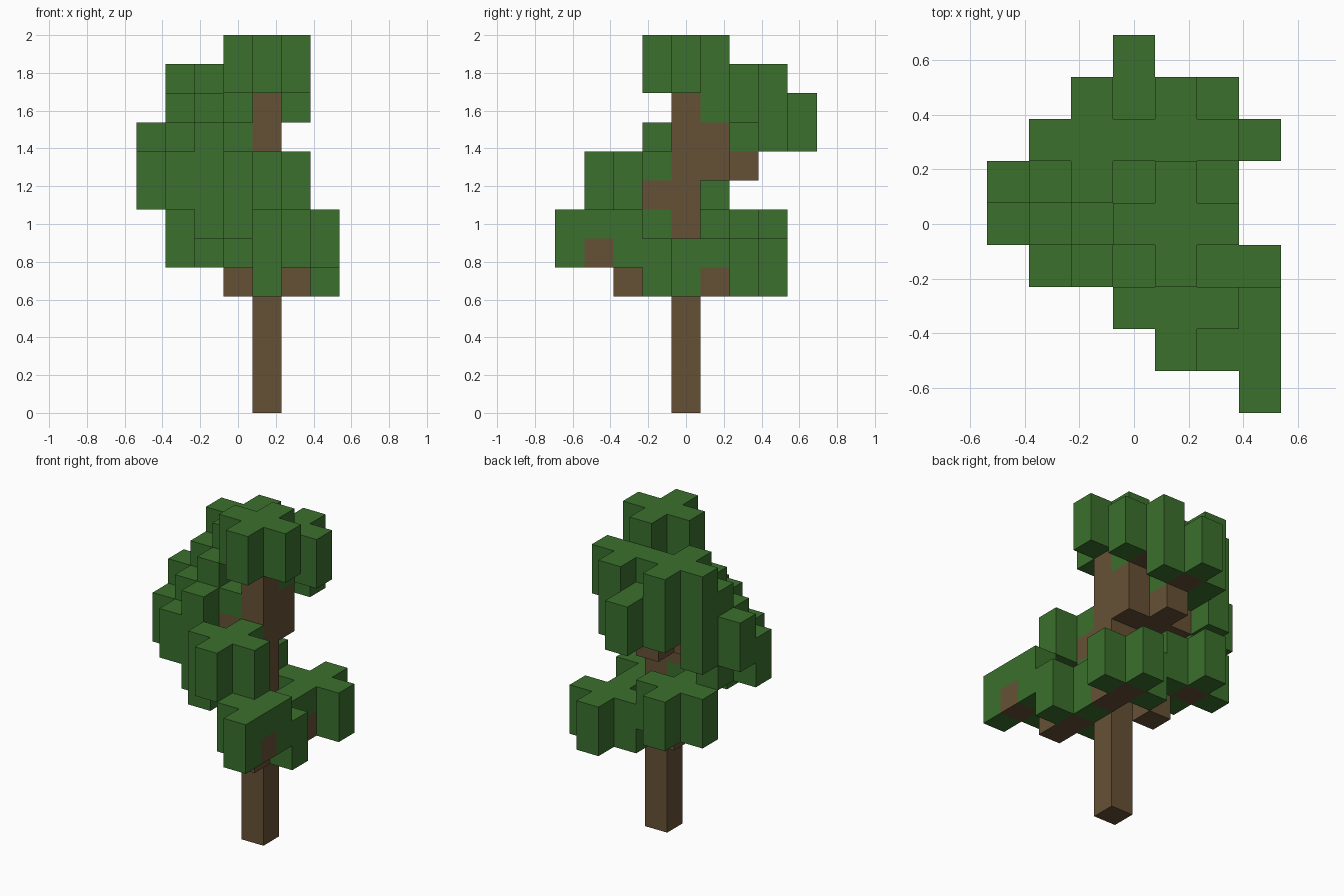
import bpy
import bmesh
from mathutils import Vector

if "Cube" in bpy.data.objects:
    bpy.data.objects.remove(bpy.data.objects["Cube"], do_unlink=True)

UNIT = 2 / 13          # edge of one block
TRUNK_X = 1            # trunk column, in blocks from the centre
EAST_LIMIT = 2         # foliage is cut off flat beyond this column
SIDES = [Vector(d) for d in ((1, 0, 0), (-1, 0, 0), (0, 1, 0),
                             (0, -1, 0), (0, 0, 1), (0, 0, -1))]


def make_material(name, colour):
    mat = bpy.data.materials.new(name)
    mat.use_nodes = True
    mat.diffuse_color = (*colour, 1)
    mat.node_tree.nodes["Principled BSDF"].inputs["Base Color"].default_value = (*colour, 1)
    return mat


def leaf_cluster(x, y, z):
    """A plus-shaped clump, two blocks tall."""
    arms = [(0, 0), (1, 0), (-1, 0), (0, 1), (0, -1)]
    return {(x + i, y + j, z + k) for i, j in arms for k in (0, 1)
            if x + i <= EAST_LIMIT}


def build_blocks(name, cells, solid, mat):
    """Skin a set of blocks, leaving out faces buried against other blocks."""
    bm = bmesh.new()
    for cell in cells:
        centre = Vector(cell) + Vector((TRUNK_X, 0, 0.5))
        for n in SIDES:
            if tuple(int(c) for c in Vector(cell) + n) in solid:
                continue
            u = Vector((n.y, n.z, n.x))
            v = n.cross(u)
            corners = [(1, 1), (-1, 1), (-1, -1), (1, -1)]
            bm.faces.new([bm.verts.new((centre + (n + u * a + v * b) / 2) * UNIT)
                          for a, b in corners])
    bmesh.ops.remove_doubles(bm, verts=bm.verts, dist=UNIT / 100)
    mesh = bpy.data.meshes.new(name)
    bm.to_mesh(mesh)
    bm.free()
    mesh.materials.append(mat)
    obj = bpy.data.objects.new(name, mesh)
    bpy.context.collection.objects.link(obj)


# Trunk and the branches reaching into each clump
trunk = {(0, 0, k) for k in range(11)}
branches = {
    (1, -1, 4), (1, -2, 4), (2, -3, 5),
    (1, 1, 4), (1, 2, 4), (-1, 1, 4), (-2, 2, 5),
    (-1, -1, 6), (0, -1, 7), (0, -2, 7),
    (-1, 0, 7), (-2, 0, 7), (-3, 0, 7), (-1, 0, 8), (-2, 0, 8),
    (-1, 1, 8), (-2, 1, 8), (-3, 1, 8), (0, 1, 8), (0, 1, 9), (0, 2, 10),
    (-1, 2, 8), (-1, 3, 9), (-1, 1, 9), (-2, 1, 9), (-2, 2, 10),
}

# Foliage clumps, from low to high
clumps = [(1, -1, 4), (1, 2, 4), (2, -3, 5), (-2, 2, 5), (-1, -1, 6),
          (0, -2, 7), (-3, 0, 7), (-3, 1, 8), (-2, 0, 8), (-2, 1, 9),
          (-1, 3, 9), (-2, 2, 10), (0, 2, 10), (0, 0, 11)]
wood = trunk | branches
foliage = set().union(*(leaf_cluster(*c) for c in clumps)) - wood
solid = wood | foliage

bark = make_material("bark_brown", (0.133, 0.083, 0.036))
leaf = make_material("leaf_green", (0.043, 0.162, 0.026))
build_blocks("trunk", trunk, solid, bark)
build_blocks("branches", branches, solid, bark)
build_blocks("foliage", foliage, solid, leaf)
